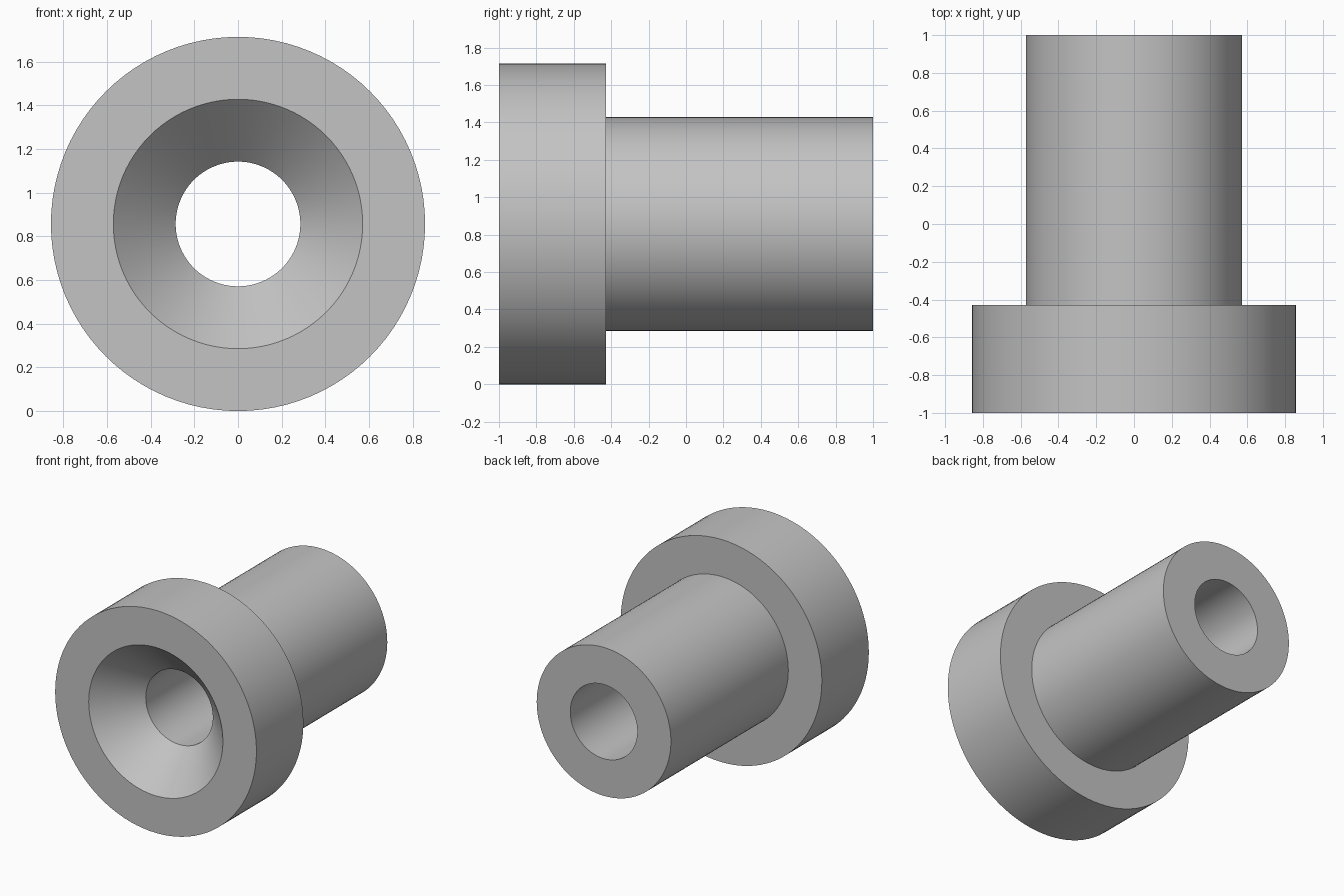
import bpy, bmesh, math
from mathutils import Matrix, Vector

cube = bpy.data.objects.get("Cube")
if cube:
    bpy.data.objects.remove(cube, do_unlink=True)

# Plain grey material
grey = bpy.data.materials.new("plain_grey")
grey.use_nodes = True
colour = (0.55, 0.55, 0.55, 1)
grey.diffuse_color = colour
grey.node_tree.nodes["Principled BSDF"].inputs["Base Color"].default_value = colour

# All sizes are multiples of one unit
U = 1 / 7
SEGMENTS = 96
FLANGE_R, SHAFT_R, BORE_R = 6 * U, 4 * U, 2 * U
FRONT, BACK = -1, 1
STEP = FRONT + 4 * U
SINK_END = FRONT + 2 * U

# Closed wall profile as (radius, y): flange, shaft, bore, countersink
profile = [(FLANGE_R, FRONT), (FLANGE_R, STEP), (SHAFT_R, STEP), (SHAFT_R, BACK),
           (BORE_R, BACK), (BORE_R, SINK_END), (SHAFT_R, FRONT)]

# Revolve the profile around the y axis
bm = bmesh.new()
verts = [bm.verts.new((r, y, 0)) for r, y in profile]
edges = [bm.edges.new((verts[i - 1], verts[i])) for i in range(len(verts))]
bmesh.ops.spin(bm, geom=verts + edges, cent=(0, 0, 0), axis=(0, 1, 0),
               angle=math.tau, steps=SEGMENTS, use_merge=True)
bmesh.ops.remove_doubles(bm, verts=bm.verts, dist=0.0001)
bmesh.ops.recalc_face_normals(bm, faces=bm.faces)
bmesh.ops.transform(bm, matrix=Matrix.Translation(Vector((0, 0, FLANGE_R))), verts=bm.verts)

mesh = bpy.data.meshes.new("flanged_bushing")
bm.to_mesh(mesh)
bm.free()
mesh.materials.append(grey)
bushing = bpy.data.objects.new("flanged_bushing", mesh)
bpy.context.collection.objects.link(bushing)

# Smooth round walls with sharp rims
bpy.ops.object.select_all(action="DESELECT")
bushing.select_set(True)
bpy.context.view_layer.objects.active = bushing
bpy.ops.object.shade_smooth_by_angle(angle=math.radians(30))
